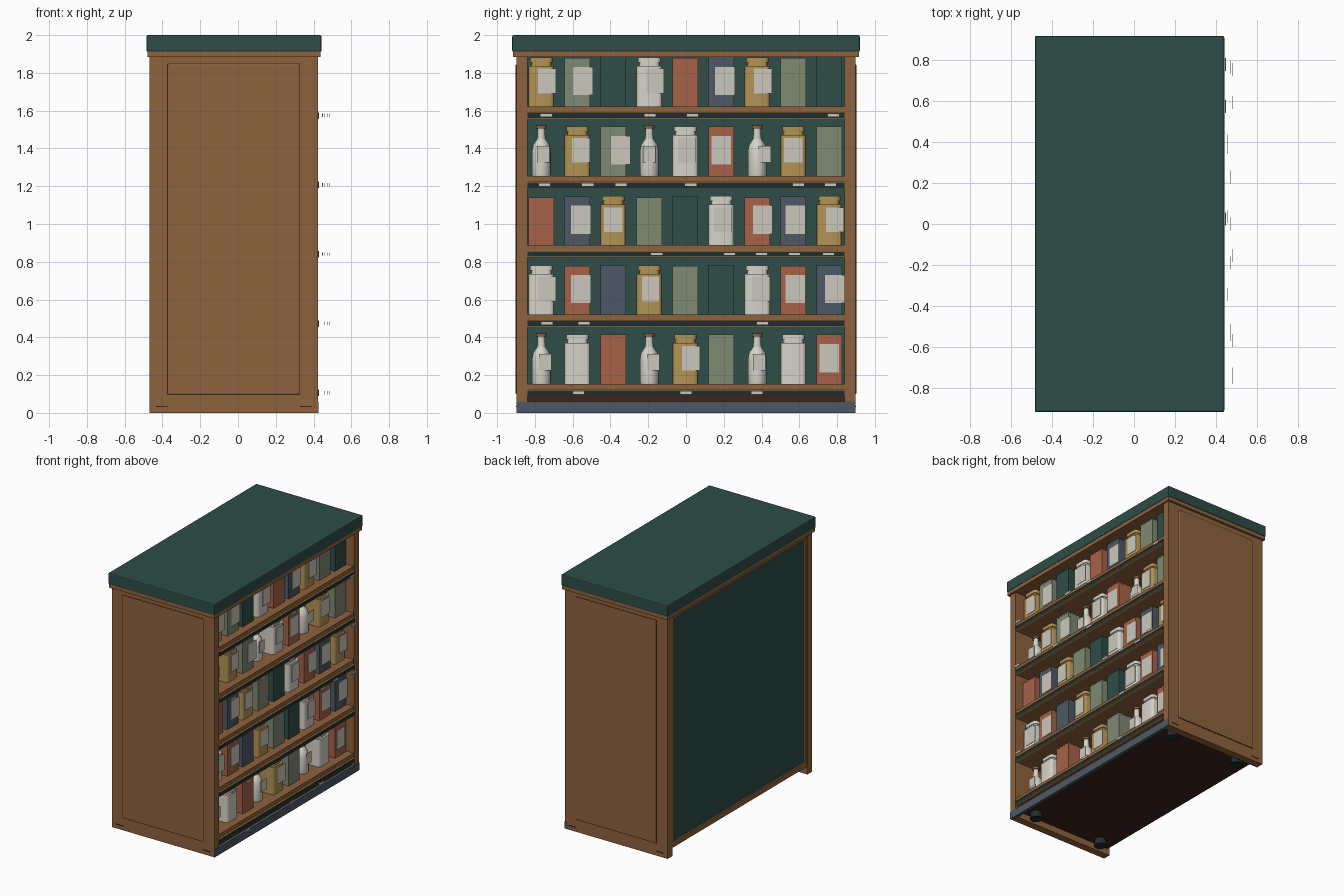
import bpy, bmesh, math

cube = bpy.data.objects.get("Cube")
if cube:
    bpy.data.objects.remove(cube, do_unlink=True)


def material(name, rgb):
    lin = [((c / 255 + 0.055) / 1.055) ** 2.4 for c in rgb] + [1]
    m = bpy.data.materials.new(name)
    m.diffuse_color = lin
    m.use_nodes = True
    bsdf = next(n for n in m.node_tree.nodes if n.type == 'BSDF_PRINCIPLED')
    bsdf.inputs["Base Color"].default_value = lin
    return m


wood = material("warm wood", (143, 98, 61))
green = material("deep green", (46, 77, 72))
cream = material("cream glaze", (214, 211, 200))
terracotta = material("terracotta", (167, 98, 73))
slate = material("slate grey", (77, 89, 101))
ochre = material("ochre", (178, 147, 85))
sage = material("sage", (126, 136, 114))
paper = material("label paper", (203, 200, 188))
brown = material("dark brown", (62, 36, 28))
charcoal = material("charcoal", (34, 43, 44))


def finish(name, bm, mats, bevel=0, smooth=False):
    bmesh.ops.recalc_face_normals(bm, faces=bm.faces)
    me = bpy.data.meshes.new(name)
    bm.to_mesh(me)
    bm.free()
    ob = bpy.data.objects.new(name, me)
    bpy.context.collection.objects.link(ob)
    for m in mats:
        me.materials.append(m)
    if bevel:
        mod = ob.modifiers.new("soft edges", 'BEVEL')
        mod.width, mod.segments = bevel, 2
    if smooth:
        bpy.ops.object.select_all(action='DESELECT')
        ob.select_set(True)
        bpy.context.view_layer.objects.active = ob
        bpy.ops.object.shade_smooth_by_angle()
    return ob


def add_box(bm, lo, hi):
    verts = bmesh.ops.create_cube(bm, size=1)["verts"]
    for v in verts:
        for i in range(3):
            v.co[i] = lo[i] if v.co[i] < 0 else hi[i]


def box(name, lo, hi, mat, bevel=0):
    bm = bmesh.new()
    add_box(bm, lo, hi)
    return finish(name, bm, [mat], bevel)


# Main dimensions
BACK, FRONT, INNER, OUTER = -0.468, 0.423, 0.838, 0.897
SHELF_TOPS = [0.154 + 0.367 * i for i in range(5)]

# Top slab and cornice
box("top_slab", (-0.485, -0.92, 1.912), (0.442, 0.92, 2), green, 0.008)
box("cornice", (-0.48, -0.915, 1.884), (0.438, 0.915, 1.914), wood)

# End walls with raised panels, base bands and slots
for side, word in ((-1, "front"), (1, "back")):
    def end_box(name, x0, x1, y0, y1, z0, z1, mat):
        ys = sorted((side * y0, side * y1))
        return box(f"{word}_{name}", (x0, ys[0], z0), (x1, ys[1], z1), mat)

    end_box("end_wall", BACK, FRONT, INNER, OUTER, 0, 1.885, wood)
    bm = bmesh.new()
    add_box(bm, (-0.37, -0.003, 0.1), (0.325, 0.003, 1.845))
    for v in bm.verts:
        v.co.y = v.co.y + side * OUTER
    outer = [f for f in bm.faces if all(v.co.y * side > OUTER for v in f.verts)]
    bmesh.ops.inset_region(bm, faces=outer, thickness=0.005, depth=0.002)
    finish(f"{word}_end_panel", bm, [wood])
    # dark shadow gaps around the panel
    for x in (-0.373, 0.327):
        end_box("panel_gap_upright", x - 0.002, x + 0.002, OUTER - 0.004, OUTER + 0.001, 0.098, 1.847, brown)
    for z in (0.097, 1.848):
        end_box("panel_gap_level", -0.373, 0.327, OUTER - 0.004, OUTER + 0.001, z - 0.002, z + 0.002, brown)
    for x in (-0.4, 0.36):
        end_box("base_slot", x - 0.033, x + 0.033, OUTER - 0.003, OUTER + 0.002, 0.03, 0.037, brown)

# Back panel with its frame, ceiling, floor and kick plate
box("back_panel", (-0.452, -INNER, 0.07), (-0.435, INNER, 1.885), green)
box("back_top_rail", (-0.464, -INNER, 1.855), (-0.44, INNER, 1.885), wood)
box("back_bottom_rail", (-0.464, -INNER, 0.06), (-0.44, INNER, 0.1), wood)
for s in (-1, 1):
    ys = sorted((s * INNER, s * (INNER - 0.025)))
    box("back_stile", (-0.464, ys[0], 0.06), (-0.44, ys[1], 1.885), wood)
box("floor_board", (-0.45, -INNER, 0.05), (0.405, INNER, 0.092), brown)
box("kick_plate", (0.4, -OUTER, 0), (FRONT + 0.003, OUTER, 0.06), slate)

# Feet
for x in (-0.33, 0.28):
    for y in (-0.775, 0.775):
        bm = bmesh.new()
        bmesh.ops.create_cone(bm, cap_ends=True, segments=16, radius1=0.045, radius2=0.045, depth=0.05)
        bmesh.ops.translate(bm, verts=bm.verts, vec=(x, y, 0.026))
        finish("foot", bm, [charcoal], smooth=True)

# Shelves with ticket rails and hanging tickets
TICKETS = [(-0.57, 0, 0.375), (-0.735, -0.54, 0.405), (-0.155, 0.23, 0.4, 0.575, 0.755),
           (-0.75, -0.52, -0.345, 0.025, 0.595, 0.765), (-0.74, -0.19, 0.035, 0.78)]
for row, top in enumerate(SHELF_TOPS):
    box("shelf", (-0.44, -INNER, top - 0.062), (0.418, INNER, top), wood)
    box("ticket_rail", (0.41, -INNER, top - 0.062), (0.428, INNER, top - 0.032), charcoal)
    for z in (top - 0.033, top - 0.063):
        box("rail_trim", (0.41, -INNER, z - 0.002), (0.43, INNER, z + 0.002), ochre)
    for k, y in enumerate(TICKETS[row]):
        x = 0.483 - 0.012 * (k % 4)
        box("ticket", (x - 0.001, y - 0.032, top - 0.056), (x + 0.002, y + 0.032, top - 0.038), paper)

# Goods: jars, cartons and bottles
ITEM_X, HALF = 0.29, 0.068


def jar(y, z, mat):
    bm = bmesh.new()
    for r, z0, z1 in ((HALF, 0, 0.215), (0.054, 0.21, 0.236), (0.06, 0.234, 0.26)):
        start = set(bm.edges)
        add_box(bm, (ITEM_X - r, y - r, z + z0), (ITEM_X + r, y + r, z + z1))
        upright = [e for e in bm.edges if e not in start
                   and abs(e.verts[0].co.z - e.verts[1].co.z) > 0.01]
        bmesh.ops.bevel(bm, geom=upright, offset=0.022, segments=3, profile=0.5, affect='EDGES')
    finish("jar", bm, [mat], smooth=True)


def carton(y, z, mat, height):
    box("carton", (ITEM_X - HALF, y - HALF, z), (ITEM_X + HALF, y + HALF, z + height), mat)
    box("carton_lid", (ITEM_X - HALF - 0.001, y - HALF - 0.001, z + height - 0.003),
        (ITEM_X + HALF + 0.001, y + HALF + 0.001, z + height + 0.004), mat)


BOTTLE = [(0, 0), (0.048, 0), (0.05, 0.01), (0.05, 0.13), (0.043, 0.165), (0.022, 0.195),
          (0.019, 0.25), (0.027, 0.25), (0.027, 0.266), (0, 0.266)]


def bottle(y, z):
    bm = bmesh.new()
    pts = [bm.verts.new((ITEM_X + r, y, z + h)) for r, h in BOTTLE]
    edges = [bm.edges.new(pair) for pair in zip(pts, pts[1:])]
    bmesh.ops.spin(bm, geom=pts + edges, cent=(ITEM_X, y, 0), axis=(0, 0, 1),
                   angle=math.tau, steps=20, use_duplicate=False)
    bmesh.ops.remove_doubles(bm, verts=bm.verts, dist=0.0005)
    for f in bm.faces:
        f.material_index = int(f.calc_center_median().z > z + 0.249)
    finish("bottle", bm, [cream, wood], smooth=True)


STOCK = [(cream, "jar"), (terracotta, "carton"), (slate, "carton"),
         (ochre, "jar"), (sage, "carton"), (green, "carton")]
# Label shift along the shelf in hundredths, a dash for no label
LABELS = ["2--23-1-0", "32-1--213", "-20--1313", "12401040-", "33-3-23--"]
LABEL_SIZE = {"jar": (0.048, 0.07, 0.2), "carton": (0.052, 0.06, 0.21), "bottle": (0.033, 0.07, 0.158)}
for row, top in enumerate(SHELF_TOPS):
    for i in range(9):
        y = -0.766 + 0.1905 * i
        mat, kind = STOCK[(row + 5 + i) % 6]
        if row % 3 == 0 and i % 3 == 0:
            kind = "bottle"
            bottle(y, top)
        elif kind == "jar":
            jar(y, top, mat)
        else:
            carton(y, top, mat, 0.248 + 0.005 * (i % 3))
        shift = LABELS[row][i]
        if shift != "-":
            half, z0, z1 = LABEL_SIZE[kind]
            cy = y + int(shift) / 100
            x = ITEM_X + (0.052 if kind == "bottle" else HALF + 0.003)
            box("label", (x, cy - half, top + z0), (x + 0.003, cy + half, top + z1), paper)
